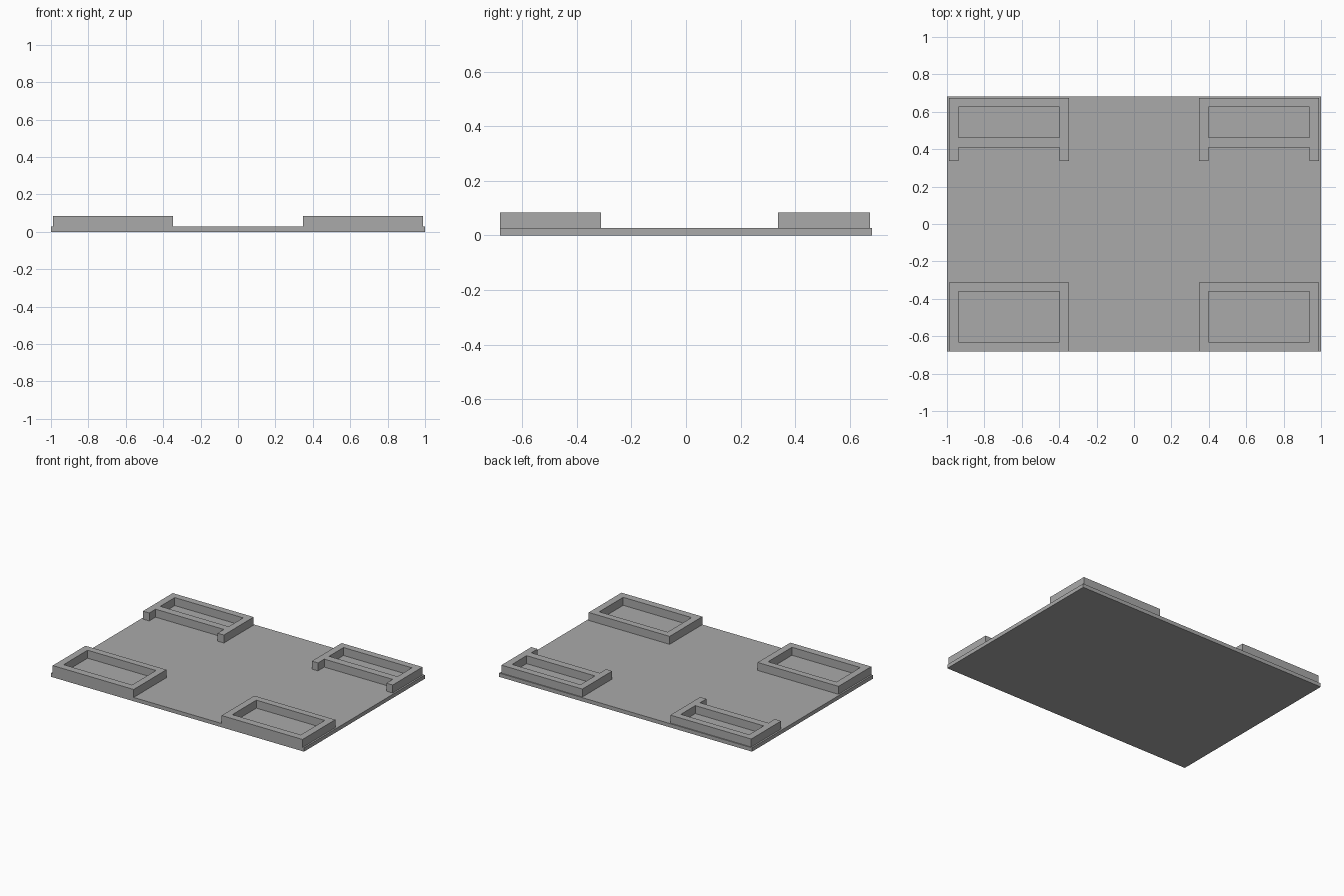
import bpy

cube = bpy.data.objects.get("Cube")
if cube:
    bpy.data.objects.remove(cube)

grey = bpy.data.materials.new("plain_grey")
grey.use_nodes = True
grey.diffuse_color = (0.4, 0.4, 0.4, 1)
grey.node_tree.nodes["Principled BSDF"].inputs["Base Color"].default_value = (0.4, 0.4, 0.4, 1)

BASE_TOP = 0.027
RIM_TOP = 0.084


def rect(x0, x1, y0, y1):
    return [(x0, y0), (x1, y0), (x1, y1), (x0, y1)]


def slab(name, outlines, z0, z1):
    """Extrude flat outlines between two heights; inner outlines become holes."""
    curve = bpy.data.curves.new(name, "CURVE")
    curve.dimensions = "2D"
    curve.fill_mode = "BOTH"
    curve.extrude = (z1 - z0) / 2
    for points in outlines:
        spline = curve.splines.new("POLY")
        spline.points.add(len(points) - 1)
        for p, (x, y) in zip(spline.points, points):
            p.co = (x, y, 0, 1)
        spline.use_cyclic_u = True
    helper = bpy.data.objects.new(name + "_outline", curve)
    bpy.context.collection.objects.link(helper)
    bpy.context.view_layer.update()
    graph = bpy.context.evaluated_depsgraph_get()
    mesh = bpy.data.meshes.new_from_object(helper.evaluated_get(graph))
    bpy.data.objects.remove(helper)
    for v in mesh.vertices:
        v.co.z += (z0 + z1) / 2
    mesh.shade_flat()
    mesh.materials.clear()
    mesh.materials.append(grey)
    obj = bpy.data.objects.new(name, mesh)
    bpy.context.collection.objects.link(obj)


# Base plate
slab("base_plate", [rect(-1, 1, -0.682, 0.682)], 0, BASE_TOP)

# Corner rims on both sides
for side, s in (("left", 1), ("right", -1)):
    out, inn = 0.988, 0.348
    hole_out, hole_in = 0.938, 0.397

    # Closed front rim
    slab("front_rim_" + side,
         [rect(s * inn, s * out, -0.682, -0.312),
          rect(s * hole_in, s * hole_out, -0.63, -0.36)], BASE_TOP, RIM_TOP)

    # Rear rim with two short prongs pointing forward
    prongs = [(inn, 0.337), (hole_in, 0.337), (hole_in, 0.408), (hole_out, 0.408),
              (hole_out, 0.337), (out, 0.337), (out, 0.674), (inn, 0.674)]
    slab("rear_rim_" + side,
         [[(s * x, y) for x, y in prongs],
          rect(s * hole_in, s * hole_out, 0.462, 0.625)], BASE_TOP, RIM_TOP)
